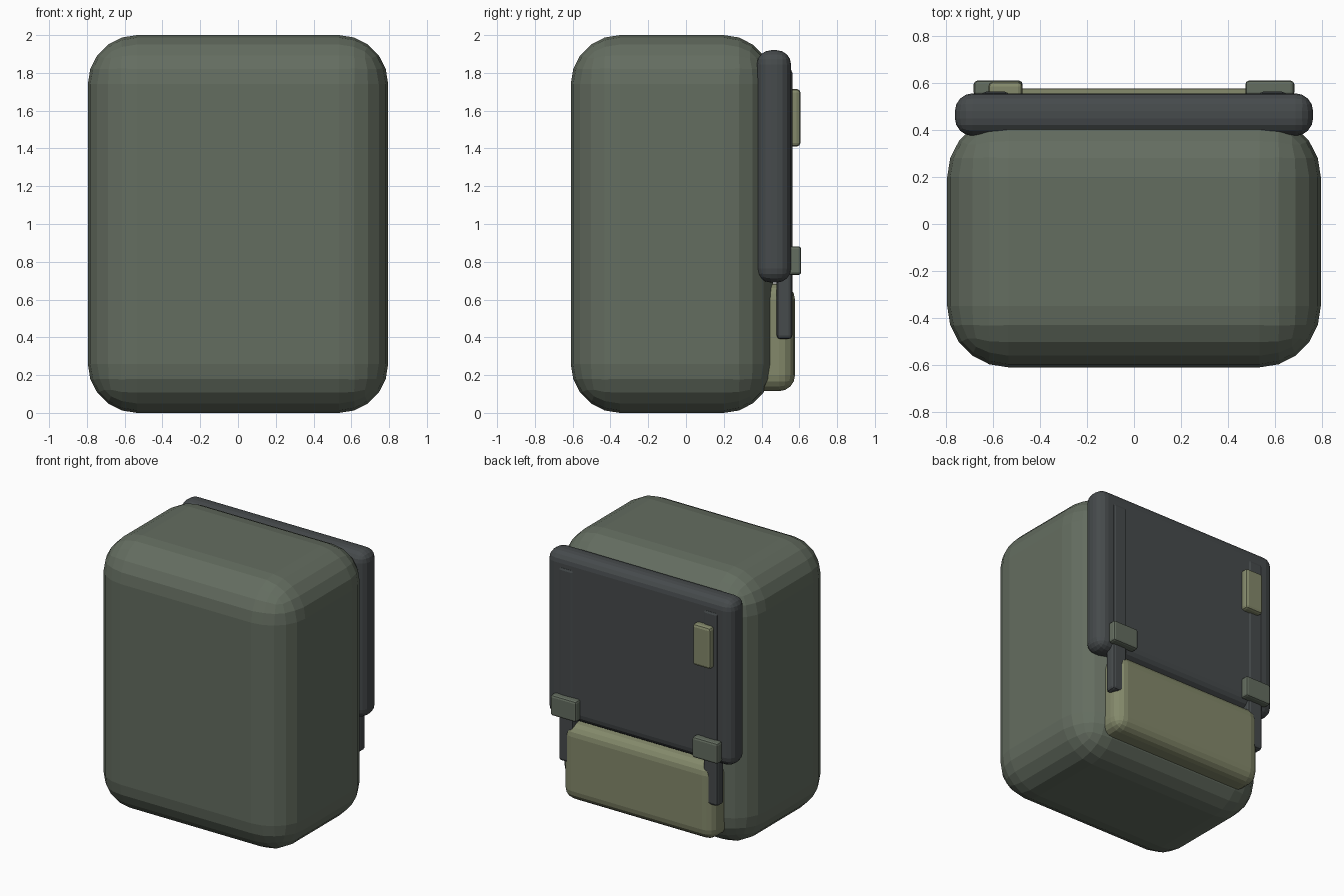
import bpy
import bmesh
from mathutils import Vector

cube = bpy.data.objects.get("Cube")
if cube:
    bpy.data.objects.remove(cube, do_unlink=True)


def make_material(name, color):
    mat = bpy.data.materials.new(name)
    mat.use_nodes = True
    rgba = (*color, 1.0)
    mat.diffuse_color = rgba
    mat.node_tree.nodes["Principled BSDF"].inputs["Base Color"].default_value = rgba
    return mat


def rounded_box(name, low, high, radius, segments, mat):
    """Box between two corners with all edges rounded."""
    low, high = Vector(low), Vector(high)
    size, mid = high - low, (low + high) / 2
    bm = bmesh.new()
    bmesh.ops.create_cube(bm, size=1.0)
    for v in bm.verts:
        v.co = v.co * size
    bmesh.ops.bevel(bm, geom=bm.edges[:], offset=radius, segments=segments,
                    profile=0.5, affect='EDGES', clamp_overlap=True)
    bmesh.ops.recalc_face_normals(bm, faces=bm.faces[:])
    mesh = bpy.data.meshes.new(name)
    bm.to_mesh(mesh)
    bm.free()
    mesh.materials.append(mat)
    obj = bpy.data.objects.new(name, mesh)
    obj.location = mid
    bpy.context.collection.objects.link(obj)
    return obj


green = make_material("grey green canvas", (0.127, 0.153, 0.117))
olive = make_material("light olive", (0.23, 0.25, 0.146))
dark = make_material("dark slate", (0.061, 0.069, 0.072))

# Main bag, back flap and lower pocket
rounded_box("bag_body", (-0.795, -0.61, 0), (0.795, 0.46, 2), 0.26, 5, green)
rounded_box("flap", (-0.762, 0.375, 0.69), (0.762, 0.556, 1.92), 0.075, 4, dark)
rounded_box("pocket", (-0.62, 0.3, 0.115), (0.62, 0.577, 0.685), 0.085, 4, olive)

# Straps running down the flap, each with a buckle
for side, x in (("left", 0.59), ("right", -0.59)):
    rounded_box(side + "_strap", (x - 0.06, 0.48, 0.39), (x + 0.06, 0.563, 1.82),
                0.02, 2, dark)
    bx = 0.578 if x > 0 else -0.578
    rounded_box(side + "_buckle", (bx - 0.104, 0.545, 0.73), (bx + 0.104, 0.61, 0.882),
                0.015, 2, green)

# Small tag on the right strap
rounded_box("tag", (-0.62, 0.535, 1.41), (-0.474, 0.606, 1.715), 0.02, 2, olive)
